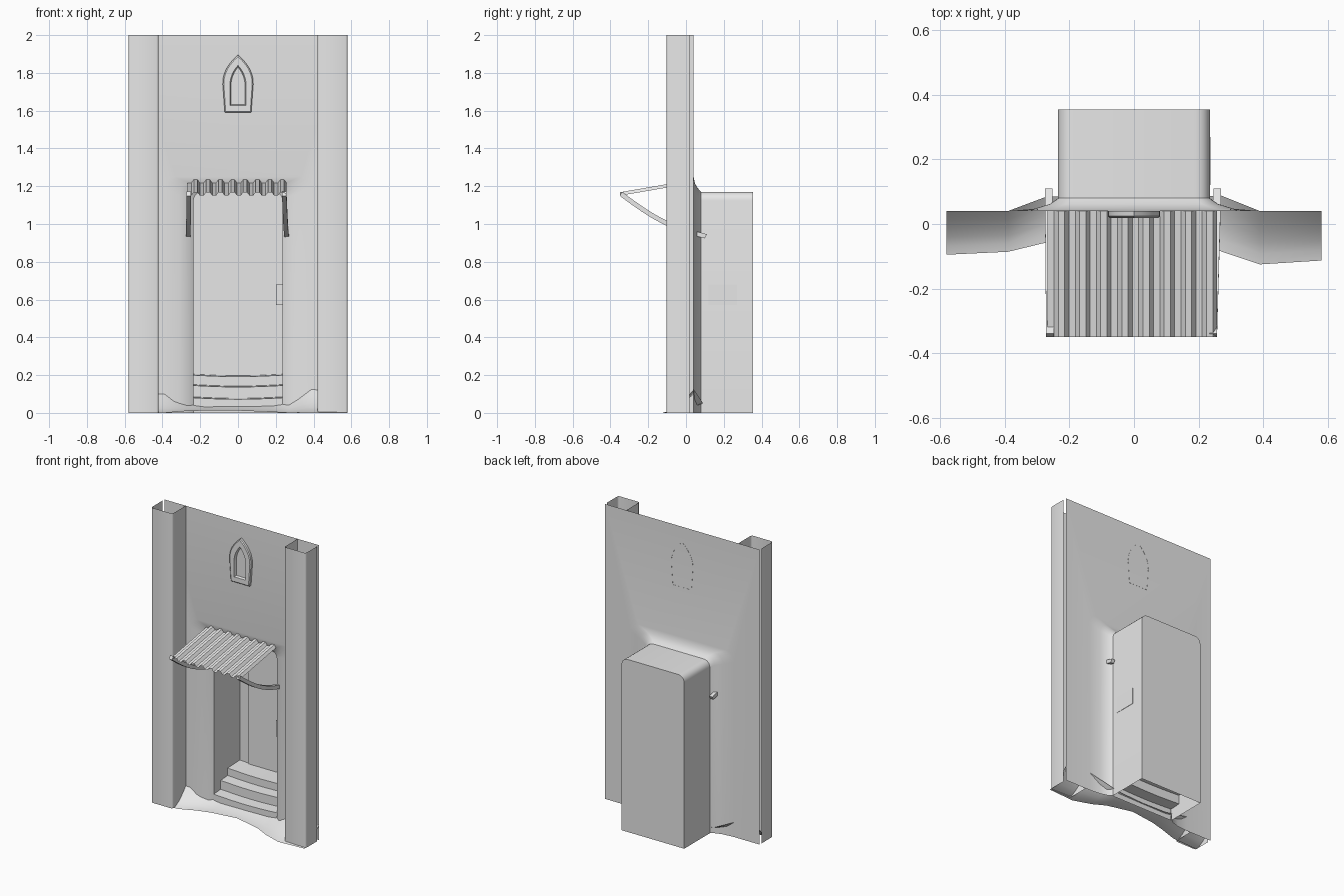
import bpy, bmesh, math
from mathutils import Vector

cube = bpy.data.objects.get("Cube")
if cube:
    bpy.data.objects.remove(cube, do_unlink=True)

plaster = bpy.data.materials.new("light_grey_plaster")
plaster.use_nodes = True
GREY = (0.8, 0.8, 0.8, 1)
plaster.diffuse_color = GREY
plaster.node_tree.nodes["Principled BSDF"].inputs["Base Color"].default_value = GREY


def finish(name, bm, smooth=30):
    bmesh.ops.remove_doubles(bm, verts=bm.verts, dist=0.0002)
    bmesh.ops.recalc_face_normals(bm, faces=bm.faces)
    mesh = bpy.data.meshes.new(name)
    bm.to_mesh(mesh)
    bm.free()
    obj = bpy.data.objects.new(name, mesh)
    bpy.context.collection.objects.link(obj)
    mesh.materials.append(plaster)
    bpy.ops.object.select_all(action='DESELECT')
    obj.select_set(True)
    bpy.context.view_layer.objects.active = obj
    bpy.ops.object.shade_smooth_by_angle(angle=math.radians(smooth))
    return obj


def loft(name, rows, closed=False, cap_first=False, cap_last=False, smooth=30):
    """Skin a list of equally long point rows."""
    bm = bmesh.new()
    grid = [[bm.verts.new(p) for p in row] for row in rows]
    n = len(grid[0])
    for a, b in zip(grid, grid[1:]):
        for i in range(n if closed else n - 1):
            j = (i + 1) % n
            bm.faces.new((a[i], a[j], b[j], b[i]))
    if cap_first:
        bm.faces.new(grid[0])
    if cap_last:
        bm.faces.new(grid[-1])
    return finish(name, bm, smooth)


def box(name, lo, hi):
    rows = [[(x, lo[1], lo[2]), (x, hi[1], lo[2]), (x, hi[1], hi[2]), (x, lo[1], hi[2])]
            for x in (lo[0], hi[0])]
    return loft(name, rows, True, True, True)


def doorway(w, h, r, y, z0=0.0, cx=0.0, steps=5):
    """Path up one jamb, over the rounded head and down the other."""
    pts = [(cx - w, y, z0)]
    for start, side in ((180, -1), (90, 1)):
        for k in range(steps + 1):
            a = math.radians(start - 90 * k / steps)
            pts.append((cx + side * (w - r) + r * math.cos(a), y, h - r + r * math.sin(a)))
    return pts + [(cx + w, y, z0)]


# Wall sheet flaring back into the doorway
wall = [(0.58, 2.0, 0, 0.04), (0.39, 1.25, 0.06, 0.04), (0.31, 1.215, 0.06, 0.047),
        (0.26, 1.19, 0.05, 0.062), (0.235, 1.17, 0.045, 0.08)]
loft("wall", [doorway(*p) for p in wall], smooth=40)

# Deep alcove and its door
loft("alcove", [doorway(0.235, 1.17, 0.045, y) for y in (0.08, 0.355)], cap_last=True)
loft("door", [doorway(0.165, 1.01, 0.04, y, 0.2, -0.005) for y in (0.353, 0.348)],
     closed=True, cap_last=True)
box("side_plate", (0.2, 0.12, 0.57), (0.237, 0.27, 0.68))

# Worn steps, sagging slightly in the middle
profile = [(0.075, 0.0), (0.075, 0.08), (0.15, 0.085), (0.15, 0.145),
           (0.225, 0.15), (0.225, 0.2), (0.355, 0.205)]
xs = [-0.235 + 0.47 * i / 8 for i in range(9)]
loft("steps", [[(x, y, max(0, z - 0.008 * math.cos(x * 6.6))) for y, z in profile]
               for x in xs], smooth=25)

# Hollow pillars, open at the top and back
section = [(0.58, 0.018), (0.58, -0.092), (0.577, -0.1), (0.57, -0.103),
           (0.432, -0.103), (0.424, -0.1), (0.42, -0.092), (0.42, 0.04)]
for side, name in ((1, "left_pillar"), (-1, "right_pillar")):
    loft(name, [[(side * x, y, z) for x, y in section] for z in (0, 2)], smooth=50)

# Ground apron: x, front y, front z, back y, back z
apron = [(-0.58, -0.095, 0, 0.04, 0.1), (-0.39, -0.086, 0, 0.04, 0.1),
         (-0.27, -0.057, 0.01, 0.085, 0.05), (-0.18, -0.035, 0.012, 0.085, 0.035),
         (0, -0.01, 0.012, 0.08, 0.035), (0.18, -0.045, 0.005, 0.085, 0.04),
         (0.27, -0.085, 0, 0.088, 0.055), (0.39, -0.125, 0, 0.04, 0.125),
         (0.58, -0.113, 0, 0.04, 0.1)]
rows = []
for x, fy, fz, by, bz in apron:
    ts = [i / 5 for i in range(6)]
    rows.append([(x, fy + (by - fy) * t, fz + (bz - fz) * t ** 1.6) for t in ts])
loft("ground_apron", rows, smooth=60)

# Corrugated awning
pitch, left = 0.0655, -0.267
wave = []
for i in range(8):
    for frac, up in ((0, 0), (0.3, 0), (0.5, 1), (0.8, 1)):
        wave.append((left + (i + frac) * pitch, up * 0.018))
wave.append((left + 8 * pitch, 0))
loft("awning", [[(x, y, z + dz) for x, dz in wave]
                for y, z in ((0.04, 1.217), (-0.35, 1.15))], smooth=20)

# Curved awning struts running back through the wall
for name, x0, x1 in (("left_strut", 0.245, 0.258), ("right_strut", -0.26, -0.264)):
    rows = []
    for i in range(9):
        t = i / 8
        c = Vector((x0 + (x1 - x0) * t, -0.345 + 0.45 * t,
                    1.16 - 0.225 * t - 0.035 * math.sin(math.pi * t)))
        rows.append([c + Vector((dx, dz * 0.5, dz)) for dx, dz in
                     ((-0.012, -0.011), (0.012, -0.011), (0.012, 0.011), (-0.012, 0.011))])
    loft(name, rows, True, True, True)


# Pointed-arch window with a raised frame
def lancet(foot, w, z0, spring, tip, y):
    half = [(foot, z0)]
    for k in range(6):
        t = k / 6
        half.append((w * math.cos(t * math.pi / 2) ** 0.9, spring + (tip - spring) * t ** 0.85))
    return ([(x, y, z) for x, z in half] + [(0, y, tip)]
            + [(-x, y, z) for x, z in reversed(half)])


loft("window", [lancet(0.07, 0.081, 1.59, 1.74, 1.895, 0.041),
                lancet(0.07, 0.081, 1.59, 1.74, 1.895, 0.024),
                lancet(0.065, 0.075, 1.595, 1.74, 1.886, 0.019),
                lancet(0.042, 0.043, 1.627, 1.73, 1.84, 0.019),
                lancet(0.037, 0.037, 1.632, 1.73, 1.83, 0.035)],
     closed=True, cap_last=True)
